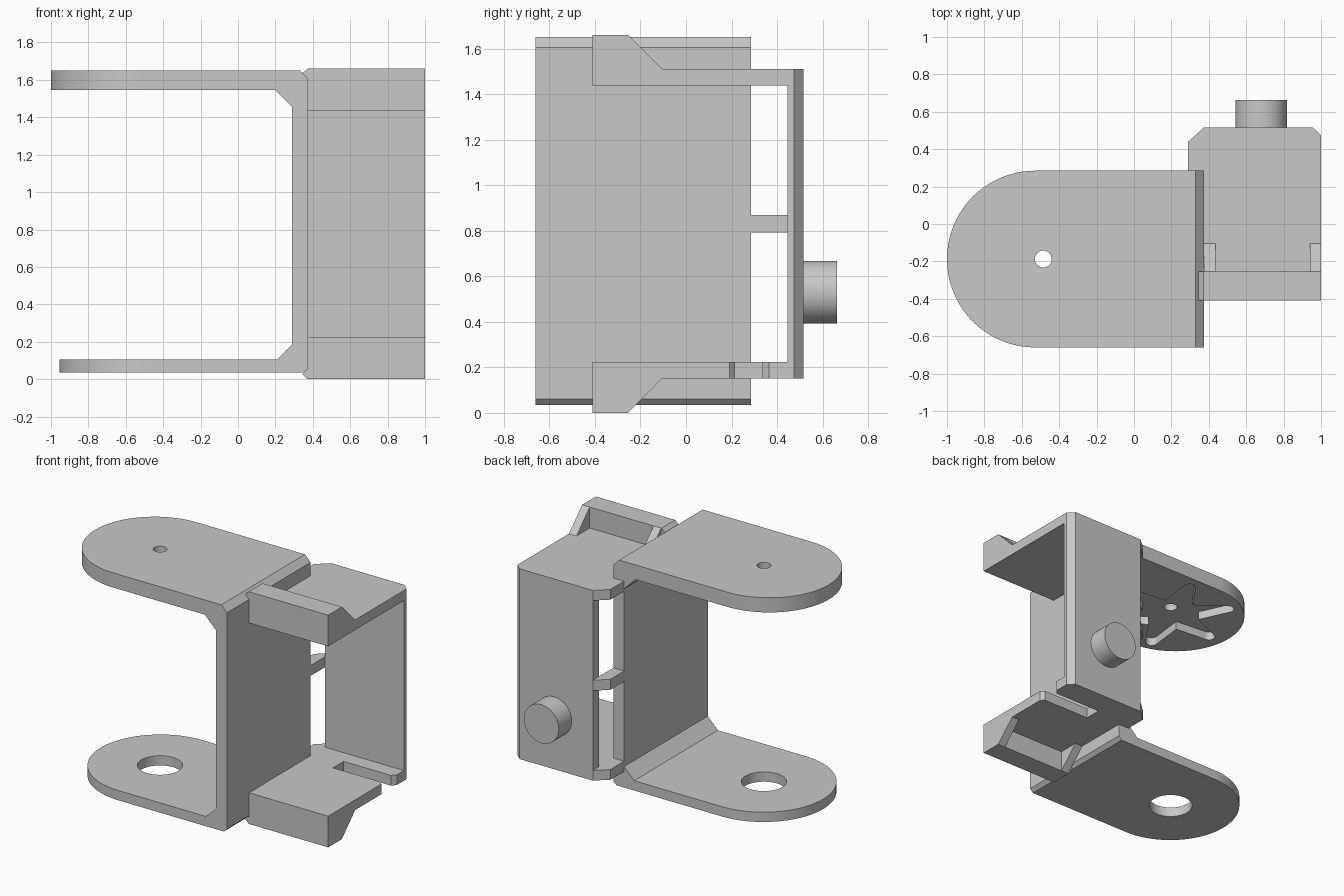
import bpy, bmesh
from math import sin, cos, pi, radians
from mathutils import Vector

if "Cube" in bpy.data.objects:
    bpy.data.objects.remove(bpy.data.objects["Cube"], do_unlink=True)

GREY = (0.58, 0.58, 0.58, 1)
grey = bpy.data.materials.new("plain grey")
grey.use_nodes = True
grey.diffuse_color = GREY
grey.node_tree.nodes["Principled BSDF"].inputs["Base Color"].default_value = GREY

HEIGHT = 1.66


def prism(name, outline, axis, start, end):
    """Extrude a 2D outline along an axis."""
    place = {"x": lambda a, b, d: (d, a, b),
             "y": lambda a, b, d: (a, d, b),
             "z": lambda a, b, d: (a, b, d)}[axis]
    bm = bmesh.new()
    face = bm.faces.new([bm.verts.new(place(a, b, start)) for a, b in outline])
    moved = bmesh.ops.extrude_face_region(bm, geom=[face])["geom"]
    bmesh.ops.translate(bm, vec=Vector(place(0, 0, end - start)),
                        verts=[g for g in moved if isinstance(g, bmesh.types.BMVert)])
    bmesh.ops.recalc_face_normals(bm, faces=bm.faces)
    mesh = bpy.data.meshes.new(name)
    bm.to_mesh(mesh)
    bm.free()
    mesh.materials.append(grey)
    obj = bpy.data.objects.new(name, mesh)
    bpy.context.collection.objects.link(obj)
    return obj


def arc(cx, cy, r, a0, a1, n):
    return [(cx + r * cos(a0 + (a1 - a0) * i / n), cy + r * sin(a0 + (a1 - a0) * i / n))
            for i in range(n + 1)]


def circle(cx, cy, r, n=48):
    return arc(cx, cy, r, 0, 2 * pi, n)[:-1]


def cut(obj, cutter):
    cutter.hide_render = True
    mod = obj.modifiers.new("cut", "BOOLEAN")
    mod.operation = "DIFFERENCE"
    mod.solver = "EXACT"
    mod.object = cutter
    bpy.context.view_layer.objects.active = obj
    bpy.ops.object.modifier_apply(modifier=mod.name)
    bpy.data.objects.remove(cutter, do_unlink=True)


def smooth(obj):
    bpy.ops.object.select_all(action="DESELECT")
    obj.select_set(True)
    bpy.context.view_layer.objects.active = obj
    bpy.ops.object.shade_smooth_by_angle(angle=radians(25))


# U-shaped bracket with chamfered corners
Y0, Y1 = -0.66, 0.285
MID, RAD = (Y0 + Y1) / 2, (Y1 - Y0) / 2
bracket = prism("u_bracket", [
    (-1, 1.65), (0.33, 1.65), (0.375, 1.605), (0.375, 0.06), (0.35, 0.035),
    (-1, 0.035), (-1, 0.105), (0.21, 0.105), (0.29, 0.185), (0.29, 1.455),
    (0.2, 1.545), (-1, 1.545)], "y", Y0, Y1)

# Rounded arm ends
for tip, low, high in ((-1, 1, 2), (-0.955, -1, 1)):
    cx = tip + RAD
    outline = arc(cx, MID, RAD, pi / 2, 3 * pi / 2, 40)
    outline += [(cx, -1.2), (-1.3, -1.2), (-1.3, 1), (cx, 1)]
    cut(bracket, prism("end_cutter", outline, "z", low, high))

# Pivot holes
PIVOT = -0.485
cut(bracket, prism("hole_cutter", circle(PIVOT, MID, 0.147), "z", -0.5, 0.5))
cut(bracket, prism("hole_cutter", circle(PIVOT, MID, 0.045), "z", 1.3, 1.9))

# Six-armed recess under the top arm
star = []
for k in range(6):
    a = radians(9 + 60 * k)
    star += arc(PIVOT + 0.4 * cos(a), MID + 0.4 * sin(a), 0.042, a - pi / 2, a + pi / 2, 8)
    v = a + pi / 6
    star.append((PIVOT + 0.2 * cos(v), MID + 0.2 * sin(v)))
cut(bracket, prism("star_cutter", star, "z", 1.4, 1.605))
smooth(bracket)

# Holder: back plate with a chamfered outer corner
BACK, INNER = 0.517, 0.445
corner = [(1, 0.475), (0.955, BACK), (0.375, BACK)]
prism("back_plate", [(0.375, INNER), (1, INNER)] + corner, "z", 0.223, 1.437)

# Shelves; the lower one has a flared slot open at the side
tab = [(0.29, 0.44), (0.29, Y1), (0.375, Y1)]
front = [(0.375, -0.41), (1, -0.41)]
slot = [(1, 0.19), (0.975, 0.215), (0.6, 0.215), (0.6, 0.335), (0.975, 0.335), (1, 0.365)]
prism("top_shelf", front + corner + tab, "z", 1.437, 1.51)
prism("bottom_shelf", front + slot + corner + tab, "z", 0.15, 0.223)

# Middle link between the wall and the back plate
prism("middle_link", [(0.375, BACK)] + tab, "z", 0.793, 0.868)

# Lips and end gussets, mirrored top to bottom
for side in ("top", "bottom"):
    def flip(points):
        return [(a, b if side == "top" else HEIGHT - b) for a, b in points]
    prism(side + "_lip", flip([
        (0.345, 1.635), (0.372, HEIGHT), (1, HEIGHT), (1, 1.51),
        (0.375, 1.51), (0.375, 1.605)]), "y", -0.41, -0.255)
    gusset = flip([(-0.255, 1.51), (-0.255, HEIGHT), (-0.105, 1.51)])
    prism(side + "_gusset_inner", gusset, "x", 0.375, 0.435)
    prism(side + "_gusset_outer", gusset, "x", 0.94, 1)

# Pivot pin on the back
smooth(prism("pivot_pin", circle(0.68, 0.53, 0.138), "y", BACK, 0.663))
